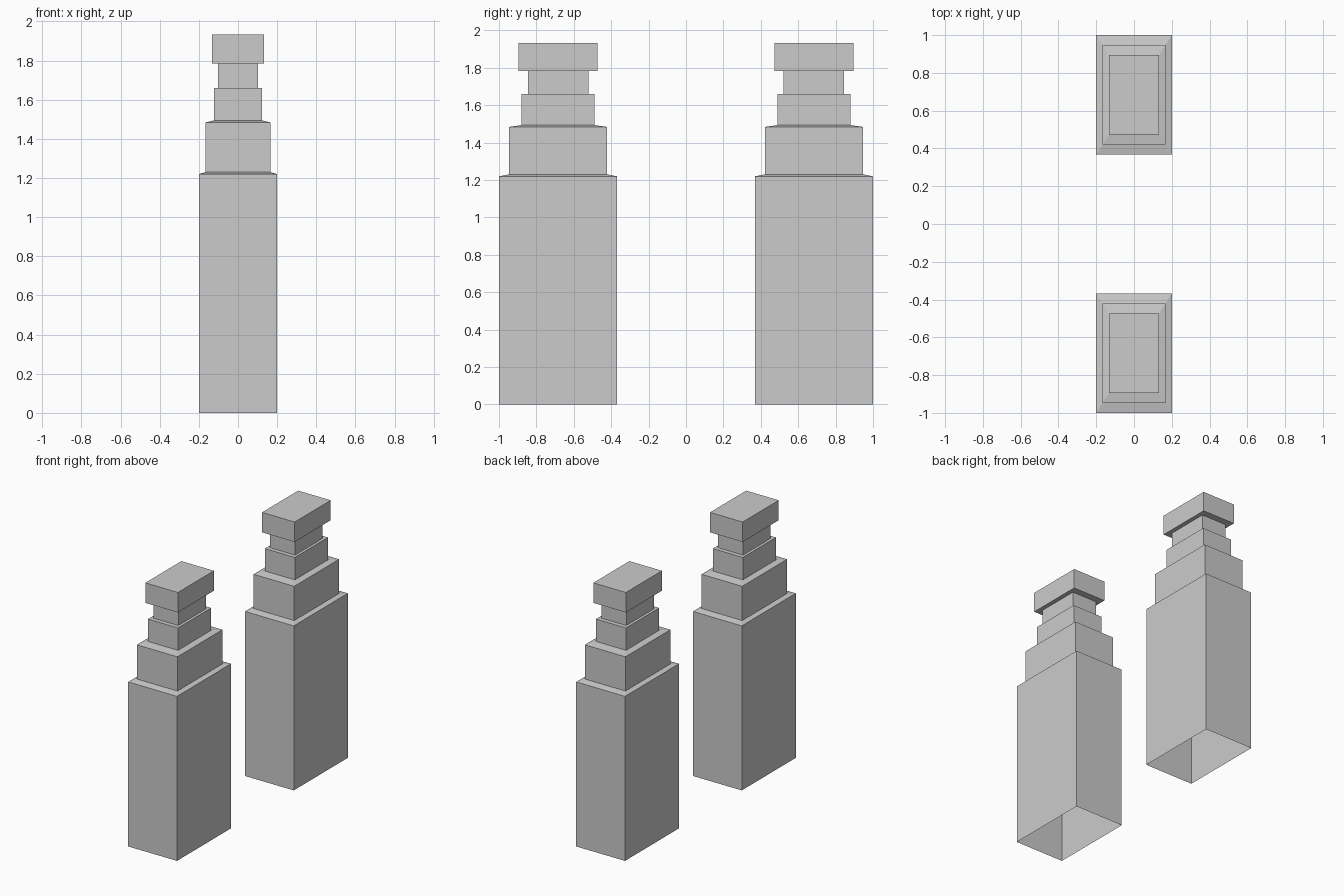
import bpy
import bmesh

if "Cube" in bpy.data.objects:
    bpy.data.objects.remove(bpy.data.objects["Cube"])

CENTRE_Y = 0.684   # distance of each post from the middle
HALF_X, HALF_Y = 0.2, 0.316

# Stepped profile: (fraction of the base footprint, height)
PROFILE = [
    (1.0, 0.0), (1.0, 1.22),          # tall base
    (0.832, 1.23), (0.832, 1.484),    # second tier, on a slightly sloped ledge
    (0.615, 1.494), (0.615, 1.66),    # third tier
    (0.512, 1.66), (0.512, 1.784),    # neck
    (0.668, 1.784), (0.668, 1.932),   # cap block
]


def make_post(name, centre_y):
    """Loft rectangular rings up the profile; the underside stays open."""
    bm = bmesh.new()
    rings = []
    for s, z in PROFILE:
        x, y = HALF_X * s, HALF_Y * s
        rings.append([bm.verts.new((px, py, z))
                      for px, py in ((-x, -y), (x, -y), (x, y), (-x, y))])
    for low, high in zip(rings, rings[1:]):
        for i in range(4):
            j = (i + 1) % 4
            bm.faces.new((low[i], low[j], high[j], high[i]))
    bm.faces.new(rings[-1])  # flat top of the cap
    mesh = bpy.data.meshes.new(name)
    bm.to_mesh(mesh)
    bm.free()
    post = bpy.data.objects.new(name, mesh)
    post.location.y = centre_y
    bpy.context.collection.objects.link(post)


# Matching pair of posts
for name, side in (("front_post", -1), ("back_post", 1)):
    make_post(name, side * CENTRE_Y)
